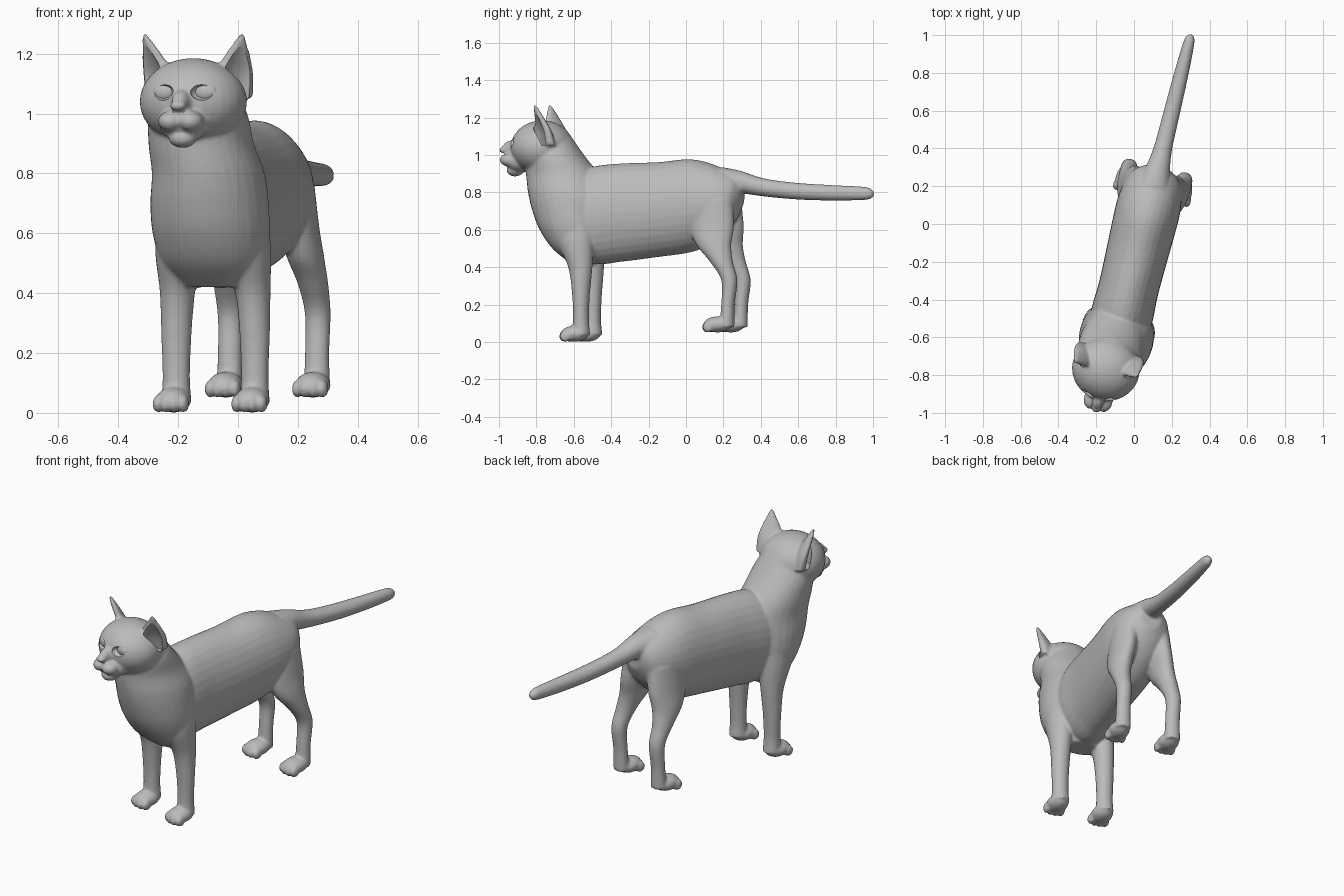
import bpy, bmesh
from math import sin, cos, pi, radians
from mathutils import Vector, Matrix

cube = bpy.data.objects.get("Cube")
if cube:
    bpy.data.objects.remove(cube)

fur = bpy.data.materials.new("plain_grey")
fur.use_nodes = True
GREY = (0.5, 0.5, 0.5, 1)
fur.diffuse_color = GREY
fur.node_tree.nodes["Principled BSDF"].inputs["Base Color"].default_value = GREY


def finish(bm, name):
    bmesh.ops.recalc_face_normals(bm, faces=bm.faces)
    mesh = bpy.data.meshes.new(name)
    bm.to_mesh(mesh)
    bm.free()
    mesh.materials.append(fur)
    mesh.shade_smooth()
    obj = bpy.data.objects.new(name, mesh)
    bpy.context.collection.objects.link(obj)
    return obj


def ball(bm, centre, radii):
    m = Matrix.Translation(centre) @ Matrix.Diagonal((*radii, 1))
    bmesh.ops.create_uvsphere(bm, u_segments=32, v_segments=20, radius=1, matrix=m)


def loft(bm, sections, u, v, side=1, steps=6, seg=32):
    """Smooth tube through (x, y, z, half size along u, half size along v)."""
    pts = [Vector((side * s[0], *s[1:])) for s in sections]
    pts = [pts[0]] + pts + [pts[-1]]
    u, v, rings = Vector(u), Vector(v), []
    for a, b, c, d in zip(pts, pts[1:], pts[2:], pts[3:]):
        for i in range(steps):
            t = i / steps
            rings.append(b + (c - a) * (t / 2) + (2 * a - 5 * b + 4 * c - d) * (t * t / 2)
                         + (3 * b - a - 3 * c + d) * (t ** 3 / 2))
    rings.append(pts[-1])
    loops = []
    for r in rings:
        mid = Vector(r[:3])
        loops.append([bm.verts.new(mid + u * r[3] * cos(2 * pi * k / seg)
                                   + v * r[4] * sin(2 * pi * k / seg)) for k in range(seg)])
    for p, q in zip(loops, loops[1:]):
        for k in range(seg):
            n = (k + 1) % seg
            bm.faces.new((p[k], p[n], q[n], q[k]))
    bm.faces.new(loops[0])
    bm.faces.new(loops[-1])


X, Y, Z = (1, 0, 0), (0, 1, 0), (0, 0, 1)
HEAD = -0.015  # sideways shift of the head
body = bmesh.new()

# torso: y, belly height, back height, half width
torso = [(-.64, .5, .9, .15), (-.5, .42, .94, .165), (-.35, .43, .955, .16),
         (-.15, .455, .962, .165), (0, .475, .977, .17), (.1, .505, .965, .17),
         (.2, .57, .93, .155), (.27, .65, .9, .12), (.31, .73, .87, .06)]
loft(body, [(0, y, (lo + hi) / 2, w, (hi - lo) / 2) for y, lo, hi, w in torso], X, Z)

# chest and neck: height, front, back, half width
chest = [(.42, -.63, -.5, .11), (.5, -.73, -.45, .17), (.6, -.8, -.42, .195),
         (.7, -.84, -.42, .197), (.8, -.865, -.43, .187), (.9, -.88, -.49, .175),
         (1, -.89, -.57, .165), (1.1, -.88, -.64, .12)]
loft(body, [(HEAD * (z > .85), (f + b) / 2, z, w, (b - f) / 2) for z, f, b, w in chest], X, Y)

# tail
loft(body, [(0, .2, .865, .09, .07), (0, .3, .855, .065, .06), (0, .4, .832, .05, .05),
            (0, .5, .817, .046, .046), (0, .65, .804, .043, .044), (0, .83, .797, .038, .041),
            (0, .97, .795, .031, .036), (0, 1.015, .793, .024, .028),
            (0, 1.035, .792, .008, .01)], X, Z)

# head, muzzle, nose and chin
ball(body, (HEAD, -.795, 1.04), (.18, .168, .145))
ball(body, (HEAD, -.92, .965), (.085, .07, .06))
ball(body, (HEAD, -.95, 1.035), (.034, .065, .045))
ball(body, (HEAD, -1.008, 1.026), (.028, .024, .017))
ball(body, (HEAD, -.945, .918), (.047, .045, .033))

front_leg = [(.135, -.545, .04, .05, .05), (.135, -.545, .12, .046, .042),
             (.135, -.545, .25, .05, .047), (.13, -.55, .4, .058, .065),
             (.12, -.58, .55, .075, .1), (.1, -.58, .7, .08, .1)]
hind_leg = [(.15, .262, .08, .045, .04), (.15, .268, .2, .041, .036),
            (.15, .275, .33, .043, .043), (.145, .23, .43, .05, .062),
            (.13, .185, .52, .06, .095), (.11, .17, .62, .065, .12),
            (.09, .17, .76, .07, .11)]


def paw(bm, x, y, z):
    ball(bm, (x, y, z + .044), (.058, .075, .043))
    for i in (-1.5, -.5, .5, 1.5):
        ball(bm, (x + i * .029, y - .058 + abs(i) * .011, z + .03), (.018, .03, .03))


def ear(bm, side, shift, scale):
    """Flattened cone whose open side turns outward and forward."""
    wide = Vector((.8 * side, .6, 0))
    out = Vector((.6 * side, -.8, 0)) * shift
    rows = [(.11, -.745, 1.05, .085, .04), (.128, -.755, 1.13, .072, .032),
            (.148, -.775, 1.2, .043, .02), (.163, -.79, 1.25, .016, .011),
            (.168, -.795, 1.27, .005, .005)]
    rows = [(x + side * (HEAD + out.x), y + out.y, z, a * scale, b * scale)
            for x, y, z, a, b in rows]
    loft(bm, rows, wide, Vector((.6 * side, -.8, 0)), side)


for side in (1, -1):
    loft(body, front_leg, X, Y, side)
    loft(body, hind_leg, X, Y, side)
    paw(body, side * .135, -.58, 0)
    paw(body, side * .15, .21, .05)
    ball(body, (HEAD + side * .034, -.968, .974), (.043, .052, .036))
    ear(body, side, 0, 1)

cat = finish(body, "cat_body")

# merge all body parts into one soft skin
remesh = cat.modifiers.new("skin", 'REMESH')
remesh.mode = 'VOXEL'
remesh.voxel_size = .008
remesh.use_smooth_shade = True
soft = cat.modifiers.new("soften", 'SMOOTH')
soft.factor = .5
soft.iterations = 5

# eye sockets and ear hollows
hollows = bmesh.new()
for side in (1, -1):
    ball(hollows, (HEAD + side * .07, -.953, 1.072), (.04, .036, .028))
    ear(hollows, side, .026, .72)
cutter = finish(hollows, "hollow_cutter")
cutter.hide_render = True
cut = cat.modifiers.new("hollows", 'BOOLEAN')
cut.operation = 'DIFFERENCE'
cut.object = cutter
bpy.context.view_layer.objects.active = cat
cat.select_set(True)
for m in list(cat.modifiers):
    bpy.ops.object.modifier_apply(modifier=m.name)
bpy.data.objects.remove(cutter)
bpy.ops.object.shade_smooth_by_angle(angle=radians(50))

# eyes
parts = [cat]
for side, name in ((1, "left_eye"), (-1, "right_eye")):
    eye = bmesh.new()
    ball(eye, (HEAD + side * .07, -.912, 1.072), (.042, .024, .032))
    parts.append(finish(eye, name))

# the whole animal stands turned a little
for obj in parts:
    obj.rotation_euler.z = radians(-13.8)
    obj.location.x = .055
